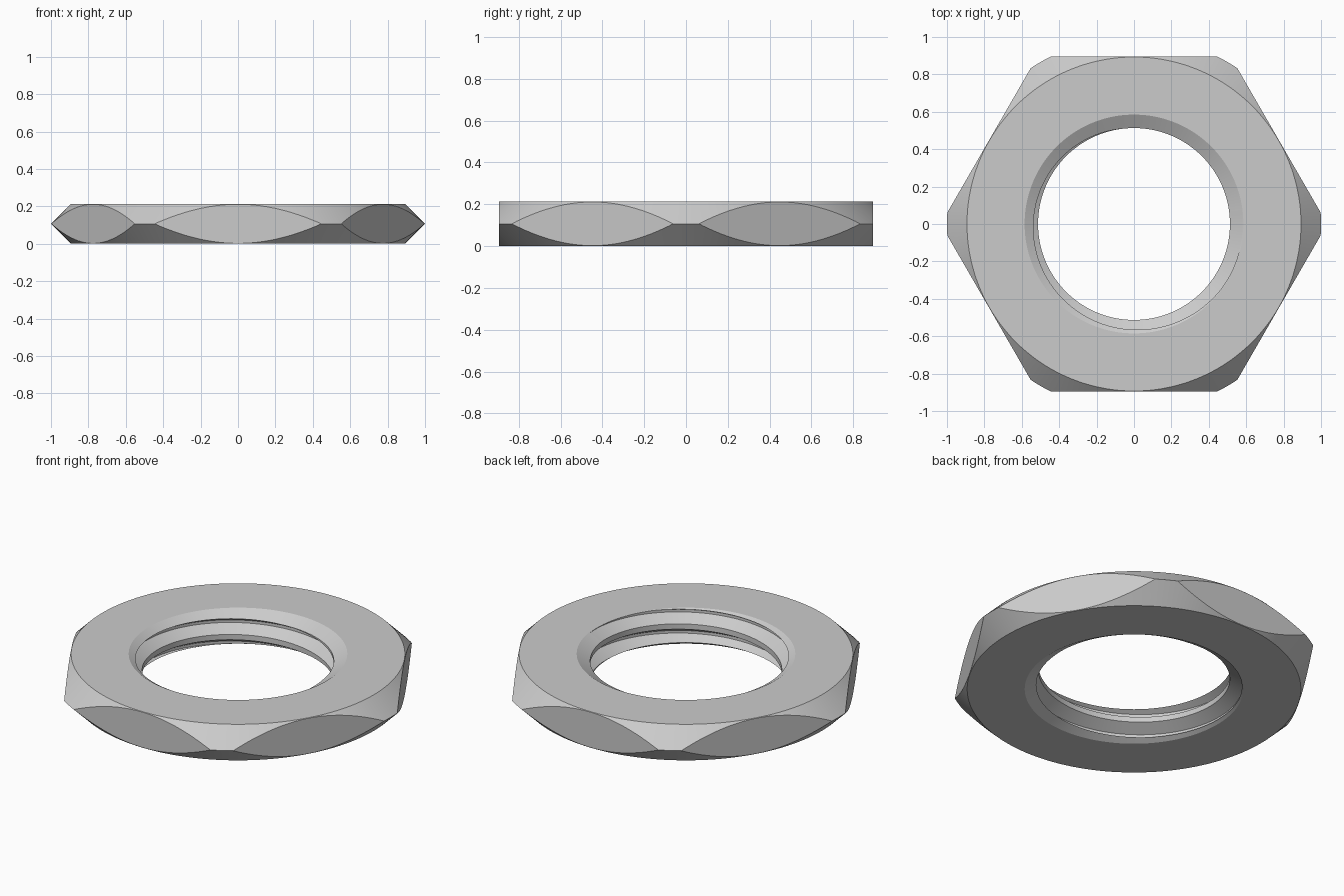
import bpy, bmesh, math
from mathutils import Vector

if "Cube" in bpy.data.objects:
    bpy.data.objects.remove(bpy.data.objects["Cube"])

H = 0.213            # nut height
APOTHEM = 0.895      # half the width across flats
R_MINOR, R_MAJOR, PITCH = 0.513, 0.581, 0.125
SEG = 144

steel = bpy.data.materials.new("plain grey steel")
steel.diffuse_color = (0.6, 0.6, 0.6, 1)
steel.use_nodes = True
steel.node_tree.nodes["Principled BSDF"].inputs["Base Color"].default_value = steel.diffuse_color


def to_object(name, bm):
    bmesh.ops.recalc_face_normals(bm, faces=bm.faces)
    me = bpy.data.meshes.new(name)
    bm.to_mesh(me)
    bm.free()
    me.materials.append(steel)
    ob = bpy.data.objects.new(name, me)
    bpy.context.collection.objects.link(ob)
    return ob


def boolean(ob, cutter, operation):
    cutter.hide_render = True
    mod = ob.modifiers.new(operation, 'BOOLEAN')
    mod.operation, mod.object, mod.solver = operation, cutter, 'EXACT'
    bpy.context.view_layer.objects.active = ob
    bpy.ops.object.modifier_apply(modifier=mod.name)
    bpy.data.objects.remove(cutter)


# turned body: ring with double-cone rim and countersunk hole
sink = math.tan(math.radians(30)) * (0.585 - 0.45)
profile = [(0.585, H), (0.893, H), (1.0, H / 2), (0.893, 0), (0.585, 0),
           (0.45, sink), (0.45, H - sink)]
bm = bmesh.new()
rings = []
for i in range(SEG):
    a = 2 * math.pi * i / SEG
    rings.append([bm.verts.new((r * math.cos(a), r * math.sin(a), z)) for r, z in profile])
for i in range(SEG):
    a, b = rings[i], rings[(i + 1) % SEG]
    for k in range(len(profile)):
        n = (k + 1) % len(profile)
        bm.faces.new((a[k], b[k], b[n], a[n]))
nut = to_object("hex_nut", bm)

# hexagonal prism that trims the rim to six flats
bm = bmesh.new()
corner = APOTHEM / math.cos(math.pi / 6)
low = [bm.verts.new((corner * math.cos(k * math.pi / 3), corner * math.sin(k * math.pi / 3), -0.2))
       for k in range(6)]
base = bm.faces.new(low)
ext = bmesh.ops.extrude_face_region(bm, geom=[base])
bmesh.ops.translate(bm, vec=(0, 0, 0.7), verts=[v for v in ext["geom"] if isinstance(v, bmesh.types.BMVert)])
boolean(nut, to_object("hex_trim", bm), 'INTERSECT')

# threaded rod that cuts the hole: (radius, height along one pitch)
N, TURNS = 120, 7
groove = [(R_MINOR, -0.75 * PITCH), (R_MAJOR, -0.4375 * PITCH),
          (R_MAJOR, -0.3125 * PITCH), (R_MINOR, 0)]
bm = bmesh.new()
rows = []
for i in range(N * TURNS + 1):
    turn = i / N
    a = math.radians(96) + 2 * math.pi * turn
    z0 = 0.171 + PITCH * (turn - 4)
    rows.append([bm.verts.new((r * math.cos(a), r * math.sin(a), z0 + z)) for r, z in groove])
for i in range(N * (TURNS - 1)):
    a = rows[i] + [rows[i + N][0]]
    b = rows[i + 1] + [rows[i + 1 + N][0]]
    for k in range(4):
        bm.faces.new((a[k], b[k], b[k + 1], a[k + 1]))
bmesh.ops.delete(bm, geom=[v for v in bm.verts if not v.link_faces], context='VERTS')
rim = [e for e in bm.edges if e.is_boundary]
bottom = bm.verts.new((0, 0, -0.8))
top = bm.verts.new((0, 0, 1.0))
for e in rim:
    mid = (e.verts[0].co.z + e.verts[1].co.z) / 2
    bm.faces.new((e.verts[0], e.verts[1], top if mid > H / 2 else bottom))
boolean(nut, to_object("thread_cutter", bm), 'DIFFERENCE')

# smooth curved faces, keep crisp edges
bpy.ops.object.select_all(action='DESELECT')
nut.select_set(True)
bpy.context.view_layer.objects.active = nut
bpy.ops.object.shade_smooth_by_angle(angle=math.radians(25))
